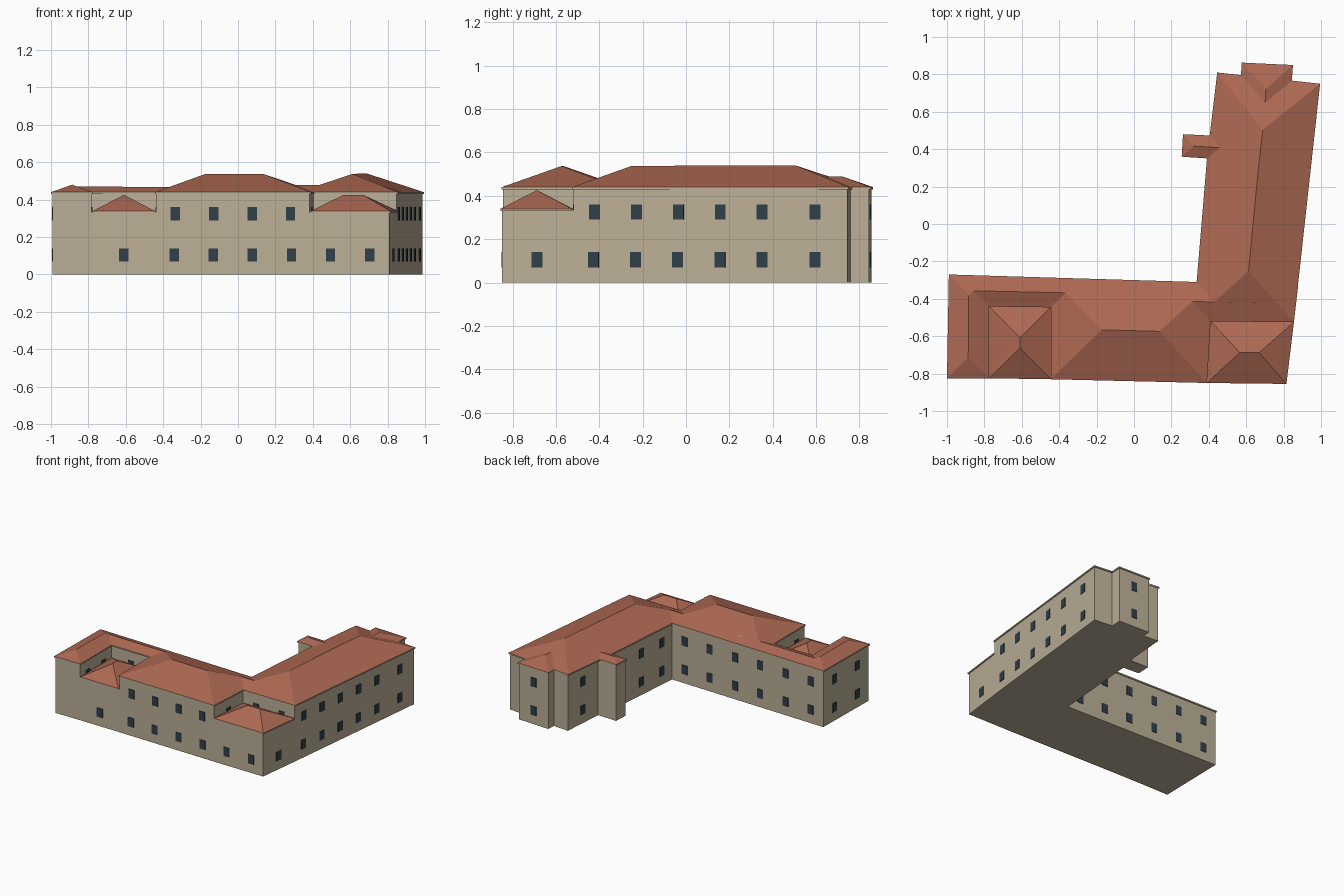
import bpy, bmesh
from math import atan2
from mathutils import Vector, Matrix

if "Cube" in bpy.data.objects:
    bpy.data.objects.remove(bpy.data.objects["Cube"])


def material(name, rgb):
    m = bpy.data.materials.new(name)
    m.diffuse_color = (*rgb, 1)
    m.use_nodes = True
    m.node_tree.nodes["Principled BSDF"].inputs["Base Color"].default_value = m.diffuse_color
    return m


WALL = material("plaster", (0.50, 0.43, 0.31))
ROOF = material("roof_tile", (0.42, 0.14, 0.085))
GLASS = material("window_glass", (0.03, 0.05, 0.065))
EAVE, LOW, T = 0.44, 0.34, 0.01


def north(x):
    # y of the straight rear wall line of the front wing
    return -0.27 - 0.04 * (x + 0.99) / 1.325


def make_object(name, bm, *mats):
    bmesh.ops.recalc_face_normals(bm, faces=bm.faces[:])
    me = bpy.data.meshes.new(name)
    bm.to_mesh(me)
    bm.free()
    for m in mats:
        me.materials.append(m)
    ob = bpy.data.objects.new(name, me)
    bpy.context.scene.collection.objects.link(ob)
    return ob


def inset(poly, d):
    # mitred inward offset of a counter-clockwise outline
    pts = [Vector(p) for p in poly]
    out = []
    for i, p in enumerate(pts):
        a = (p - pts[i - 1]).normalized()
        b = (pts[(i + 1) % len(pts)] - p).normalized()
        n, m = Vector((-a.y, a.x)), Vector((-b.y, b.x))
        out.append(p + (n + m) * (d / (1 + n.dot(m))))
    return out


def ring_walls(bm, poly, z0, z1, floor=False):
    lo = [bm.verts.new((p[0], p[1], z0)) for p in poly]
    hi = [bm.verts.new((p[0], p[1], z1)) for p in poly]
    for i in range(len(poly)):
        j = (i + 1) % len(poly)
        bm.faces.new((lo[i], lo[j], hi[j], hi[i]))
    if floor:
        bm.faces.new(lo[::-1])


def hull(points):
    bm = bmesh.new()
    for p in points:
        bm.verts.new(p)
    bmesh.ops.remove_doubles(bm, verts=bm.verts[:], dist=1e-5)
    r = bmesh.ops.convex_hull(bm, input=bm.verts[:])
    junk = {v for v in r["geom_interior"] if isinstance(v, bmesh.types.BMVert)}
    bmesh.ops.delete(bm, geom=list(junk), context='VERTS')
    return bm


def hip_roof(name, poly, z, slope):
    # convex prism sliced by one sloping plane per eave
    bm = hull([(x, y, h) for x, y in poly for h in (z - T, z + 1)])
    for i, p in enumerate(poly):
        a, b = Vector(p), Vector(poly[(i + 1) % len(poly)])
        d = (b - a).normalized()
        bmesh.ops.bisect_plane(
            bm, geom=bm.verts[:] + bm.edges[:] + bm.faces[:], dist=1e-6,
            plane_co=(a.x, a.y, z), plane_no=(slope * d.y, -slope * d.x, 1),
            clear_outer=True)
        pts = [v.co.copy() for v in bm.verts]
        bm.free()
        bm = hull(pts)
    bmesh.ops.dissolve_limit(bm, angle_limit=0.002, verts=bm.verts[:], edges=bm.edges[:])
    return make_object(name, bm, ROOF, WALL)


def paint_fascia(ob):
    for f in ob.data.polygons:
        f.material_index = 1 if f.normal.z < 0.3 else 0


# Outlines: shared rear part, then front with and without the low pavilions
EAST = (0.855, -0.525)
REAR = [EAST, (0.962, 0.447), (0.995, 0.75), (0.845, 0.765), (0.85, 0.85),
        (0.575, 0.863), (0.57, 0.80), (0.445, 0.81), (0.42, 0.475), (0.262, 0.48),
        (0.255, 0.36), (0.39, 0.35), (0.335, -0.31), (-0.99, -0.27), (-1, -0.825)]
A, B, C, D = (-0.775, -0.825), (-0.445, -0.83), (0.39, -0.85), (0.815, -0.855)
NA, NB, NC = (-0.775, -0.44), (-0.445, -0.445), (0.41, -0.52)
full = inset(REAR + [A, B, C, D], 0.007)
upper = inset(REAR + [A, NA, NB, B, C, NC], 0.007)

# Walls
bm = bmesh.new()
ring_walls(bm, full, 0, LOW - T / 2, floor=True)
ring_walls(bm, upper, LOW - T / 2, EAVE - T / 2)
make_object("walls", bm, WALL)

# Main roof: hips over each wing joined into one
ne = (0.9, north(0.9))
parts = [
    [(-1, -0.825), A, (-0.775, north(-0.775)), (-0.99, -0.27)],
    [(-0.993, -0.438), (0, -0.452), (0, north(0)), (-0.99, -0.27)],
    [B, C, (0.4227, north(0.4227)), (-0.445, north(-0.445))],
    [(0, -0.516), EAST, (0.878, north(0.878)), (0, north(0))],
    [(0.3175, -0.519), EAST, (0.995, 0.75), (0.445, 0.81), (0.39, 0.35)],
    [(0.255, 0.36), (0.62, 0.335), (0.63, 0.462), (0.262, 0.48)],
    [(0.56, 0.45), (0.82, 0.45), (0.85, 0.85), (0.575, 0.863)],
]
roofs = [hip_roof("main_roof", p, EAVE, 0.36) for p in parts]
main = roofs[0]
bpy.context.view_layer.objects.active = main
for other in roofs[1:]:
    mod = main.modifiers.new("join", 'BOOLEAN')
    mod.operation = 'UNION'
    mod.solver = 'EXACT'
    mod.object = other
    bpy.ops.object.modifier_apply(modifier=mod.name)
    bpy.data.objects.remove(other)
paint_fascia(main)

# Low pavilion roofs
for name, p in (("left_pavilion_roof", [A, B, NB, NA]),
                ("right_pavilion_roof", [C, D, EAST, NC])):
    paint_fascia(hip_roof(name, p, LOW, 0.52))

# Windows: evenly spaced along every long enough wall
bm = bmesh.new()
for outline, z in ((full, 0.105), (upper, 0.325)):
    for i, a in enumerate(outline):
        b = outline[(i + 1) % len(outline)]
        d = b - a
        n = int((d.length + 0.014) / 0.195) if d.length > 0.25 else 0
        for k in range(n):
            c = a + d * ((k + 0.5) / n)
            bmesh.ops.create_cube(bm, size=1, matrix=Matrix.Translation((c.x, c.y, z))
                                  @ Matrix.Rotation(atan2(d.y, d.x), 4, 'Z')
                                  @ Matrix.Diagonal((0.05, 0.008, 0.07, 1)))
make_object("windows", bm, GLASS)
